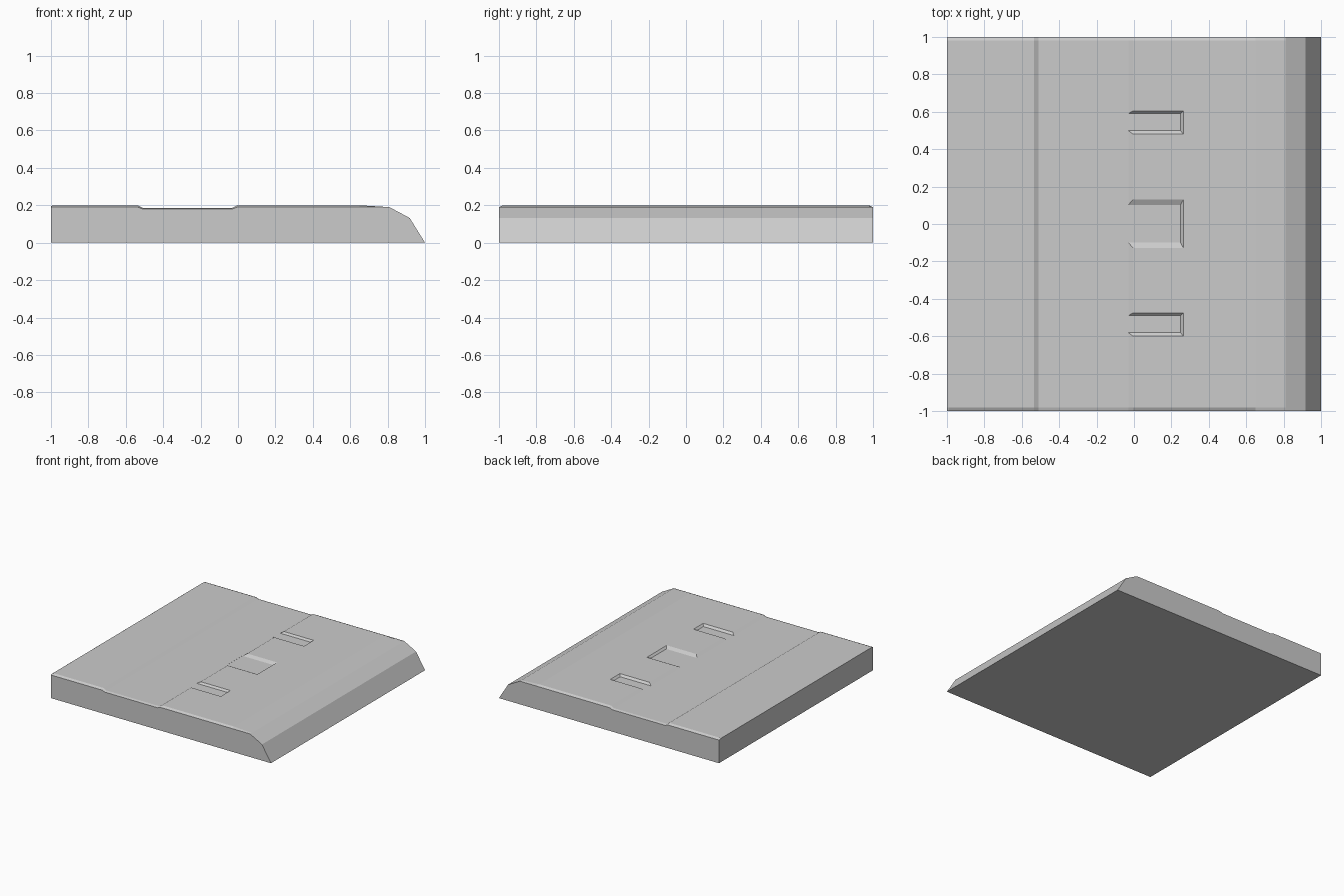
import bpy, bmesh

if "Cube" in bpy.data.objects:
    bpy.data.objects.remove(bpy.data.objects["Cube"])


def loft(name, sections):
    """Closed solid through a list of matching point loops."""
    bm = bmesh.new()
    rings = [[bm.verts.new(p) for p in s] for s in sections]
    n = len(rings[0])
    for a, b in zip(rings, rings[1:]):
        for i in range(n):
            j = (i + 1) % n
            bm.faces.new((a[i], a[j], b[j], b[i]))
    bm.faces.new(rings[0])
    bm.faces.new(rings[-1])
    bmesh.ops.recalc_face_normals(bm, faces=bm.faces)
    mesh = bpy.data.meshes.new(name)
    bm.to_mesh(mesh)
    bm.free()
    obj = bpy.data.objects.new(name, mesh)
    bpy.context.collection.objects.link(obj)
    return obj


# Slab profile (x, z, z at the chamfered side edges), with shallow groove and rounded nose
profile = [(-1, 0, 0), (1, 0, 0), (0.918, 0.132, 0.132), (0.81, 0.19, 0.19),
           (0.65, 0.2, 0.19), (-0.005, 0.2, 0.19), (-0.03, 0.186, 0.18),
           (-0.51, 0.186, 0.18), (-0.535, 0.2, 0.19),
           (-0.99, 0.2, 0.19), (-1, 0.195, 0.19)]
inner = [(x, z) for x, z, e in profile]
edge = [(x, e) for x, z, e in profile]
slab = loft("slab", [[(x, y, z) for x, z in pts] for y, pts in
                     ((-1, edge), (-0.98, inner), (0.98, inner), (1, edge))])

# Sloped-wall pockets opening into the groove: outer y range, then floor y range
FLOOR, TOP = 0.1855, 0.2
pockets = [(0.48, 0.605, 0.5, 0.59), (-0.128, 0.13, -0.098, 0.102),
           (-0.6, -0.475, -0.58, -0.49)]
for i, (y0, y1, f0, f1) in enumerate(pockets):
    def ring(x, a, b, z):
        return [(-0.031, a, z), (x, a, z), (x, b, z), (-0.031, b, z)]
    # continue the wall slope a little above the slab so the cut is clean
    cutter = loft(f"pocket_cutter_{i}", [
        ring(0.248, f0, f1, FLOOR), ring(0.264, y0, y1, TOP),
        ring(0.28, 2 * y0 - f0, 2 * y1 - f1, 2 * TOP - FLOOR)])
    cutter.hide_render = True
    cutter.hide_set(True)
    cut = slab.modifiers.new(f"pocket_{i}", 'BOOLEAN')
    cut.operation = 'DIFFERENCE'
    cut.solver = 'EXACT'
    cut.object = cutter
